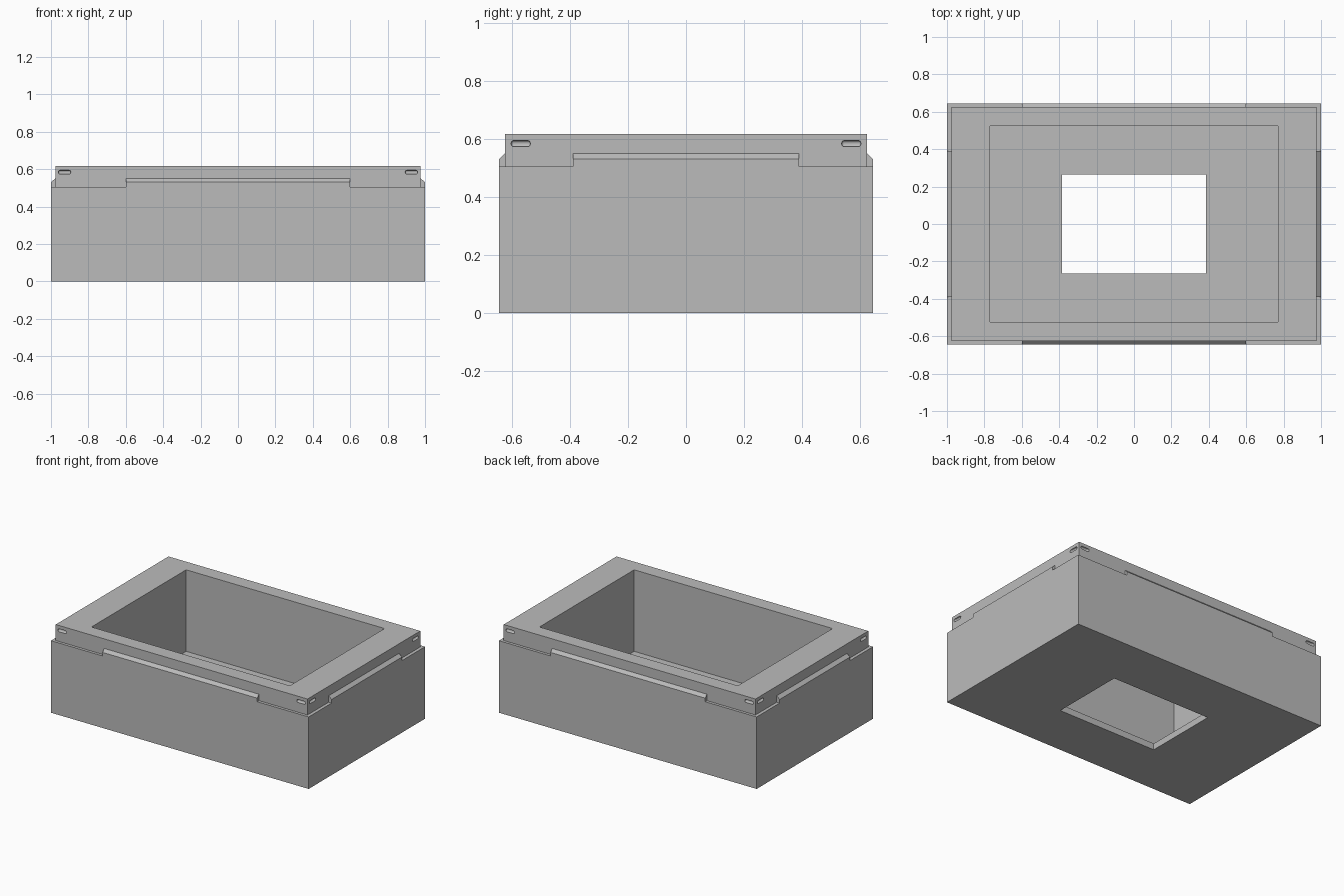
import bpy, bmesh
from mathutils import Matrix

cube = bpy.data.objects.get("Cube")
if cube:
    bpy.data.objects.remove(cube, do_unlink=True)

grey = bpy.data.materials.new("mid_grey")
grey.use_nodes = True
grey.diffuse_color = (0.5, 0.5, 0.5, 1)
grey.node_tree.nodes["Principled BSDF"].inputs["Base Color"].default_value = (0.5, 0.5, 0.5, 1)

HX, HY = 1.0, 0.645          # half size of the body
LX, LY = 0.977, 0.625        # half size of the raised lip
LEDGE, TOP, FLOOR = 0.505, 0.617, 0.045


def to_object(name, bm):
    bmesh.ops.recalc_face_normals(bm, faces=bm.faces)
    mesh = bpy.data.meshes.new(name)
    bm.to_mesh(mesh)
    bm.free()
    obj = bpy.data.objects.new(name, mesh)
    mesh.materials.append(grey)
    bpy.context.collection.objects.link(obj)
    return obj


def box(name, hx, hy, z0, z1, cx=0, cy=0, bevel=0):
    bm = bmesh.new()
    place = Matrix.Translation((cx, cy, (z0 + z1) / 2)) @ Matrix.Diagonal((2 * hx, 2 * hy, z1 - z0, 1))
    bmesh.ops.create_cube(bm, size=1, matrix=place)
    if bevel:
        bmesh.ops.bevel(bm, geom=bm.edges[:], offset=bevel, segments=4, profile=0.5, affect='EDGES')
    return to_object(name, bm)


def tab(name, half, outer, inner, axis, side):
    """Chamfered tab rising from the outer wall against the lip."""
    profile = [(outer, 0.4), (outer, 0.53), (inner, 0.55), (inner - 0.05, 0.55), (inner - 0.05, 0.4)]
    bm = bmesh.new()
    ring = [bm.verts.new((-half, side * d, z) if axis == 'Y' else (side * d, -half, z)) for d, z in profile]
    face = bm.faces.new(ring)
    ext = bmesh.ops.extrude_face_region(bm, geom=[face])
    along = (2 * half, 0, 0) if axis == 'Y' else (0, 2 * half, 0)
    bmesh.ops.translate(bm, vec=along, verts=[v for v in ext["geom"] if isinstance(v, bmesh.types.BMVert)])
    return to_object(name, bm)


# Block: body with stepped lip, tabs added and hollows cut
body = box("box_body", HX, HY, 0, LEDGE)
added = [box("raised_lip", LX, LY, 0.3, TOP)]
cut = [box("cavity_cutter", 0.77, 0.525, FLOOR, 1),
       box("floor_opening_cutter", 0.385, 0.265, -0.2, 0.3)]

for s in (-1, 1):
    added.append(tab("long_side_tab", 0.6, HY, LY, 'Y', s))
    added.append(tab("short_side_tab", 0.39, HX, LX, 'X', s))
    # Small rounded slots near the lip corners
    for t in (-1, 1):
        cut.append(box("long_side_slot_cutter", 0.033, 0.014, 0.573, 0.594, t * 0.927, s * LY, 0.009))
        cut.append(box("short_side_slot_cutter", 0.014, 0.033, 0.573, 0.594, s * LX, t * 0.57, 0.009))

for group, operation in ((added, 'UNION'), (cut, 'DIFFERENCE')):
    for part in group:
        mod = body.modifiers.new(part.name, 'BOOLEAN')
        mod.operation, mod.solver, mod.object = operation, 'EXACT', part

# Bake the result and remove the helpers
bpy.context.view_layer.update()
result = bpy.data.meshes.new_from_object(body.evaluated_get(bpy.context.evaluated_depsgraph_get()))
body.modifiers.clear()
body.data = result
for part in added + cut:
    bpy.data.objects.remove(part, do_unlink=True)
result.materials.clear()
result.materials.append(grey)
for poly in result.polygons:
    poly.material_index = 0

bpy.ops.object.select_all(action='DESELECT')
body.select_set(True)
bpy.context.view_layer.objects.active = body
bpy.ops.object.shade_smooth_by_angle(angle=0.5)
